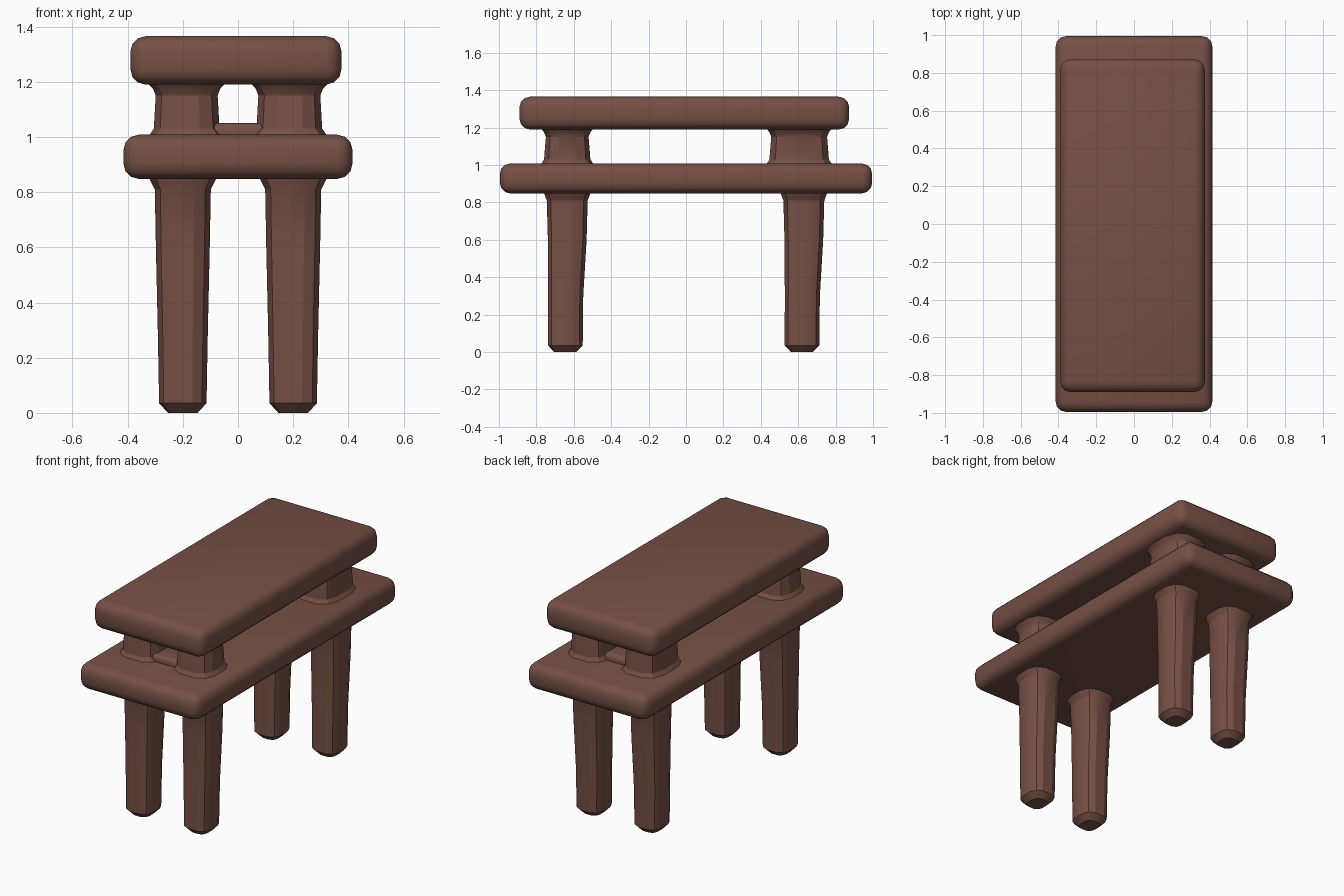
import bpy, bmesh, math

if "Cube" in bpy.data.objects:
    bpy.data.objects.remove(bpy.data.objects["Cube"])

wood = bpy.data.materials.new("brown_wood")
wood.use_nodes = True
colour = (0.18, 0.08, 0.06, 1)
wood.diffuse_color = colour
wood.node_tree.nodes["Principled BSDF"].inputs["Base Color"].default_value = colour


def finish(name, bm, angle=25):
    bmesh.ops.recalc_face_normals(bm, faces=bm.faces)
    mesh = bpy.data.meshes.new(name)
    bm.to_mesh(mesh)
    bm.free()
    mesh.materials.append(wood)
    ob = bpy.data.objects.new(name, mesh)
    bpy.context.scene.collection.objects.link(ob)
    bpy.ops.object.select_all(action='DESELECT')
    ob.select_set(True)
    bpy.context.view_layer.objects.active = ob
    bpy.ops.object.shade_smooth_by_angle(angle=math.radians(angle))
    return ob


def slab(name, low, high, round_off):
    """Box between two corners with softly rounded edges."""
    bm = bmesh.new()
    bmesh.ops.create_cube(bm, size=1)
    for v in bm.verts:
        v.co = [(a + b) / 2 + c * (b - a) for a, b, c in zip(low, high, v.co)]
    bmesh.ops.bevel(bm, geom=bm.edges[:], offset=round_off, segments=3,
                    profile=0.5, affect='EDGES')
    return finish(name, bm, 35)


def post(name, rings, sides=12, power=0.7):
    """Loft of rounded-square rings given as (x, y, z, half_x, half_y)."""
    bm = bmesh.new()
    loops = []
    for x, y, z, hx, hy in rings:
        loop = []
        for i in range(sides):
            a = math.tau * (i + 0.5) / sides
            c, s = math.cos(a), math.sin(a)
            loop.append(bm.verts.new((x + hx * math.copysign(abs(c) ** power, c),
                                      y + hy * math.copysign(abs(s) ** power, s), z)))
        loops.append(loop)
    for a, b in zip(loops, loops[1:]):
        for i in range(sides):
            j = (i + 1) % sides
            bm.faces.new((a[i], a[j], b[j], b[i]))
    bm.faces.new(loops[0])
    bm.faces.new(loops[-1])
    return finish(name, bm)


# Bench boards
slab("lower_board", (-0.415, -0.995, 0.848), (0.415, 0.995, 1.008), 0.055)
slab("top_board", (-0.39, -0.89, 1.19), (0.375, 0.872, 1.365), 0.055)

for side, sx in (("left", 1), ("right", -1)):
    for end, y_leg, y_post, depth in (("front", -0.635, -0.635, 0.122),
                                      ("back", 0.63, 0.605, 0.158)):
        # Tapered leg with a blunt foot and a flare under the board
        x = 0.2 * sx
        post(f"{end}_{side}_leg", [
            (x, y_leg - 0.01, 0.0, 0.055, 0.06),
            (x, y_leg - 0.01, 0.035, 0.088, 0.095),
            (x, y_leg - 0.008, 0.3, 0.093, 0.096),
            (x, y_leg, 0.6, 0.1, 0.106),
            (x, y_leg, 0.81, 0.104, 0.112),
            (x, y_leg, 0.87, 0.135, 0.135)])
        # Short spacer post flared at both boards
        x = 0.186 * sx
        post(f"{end}_{side}_spacer", [
            (x, y_post, 0.99, 0.15, depth + 0.03),
            (x, y_post, 1.03, 0.122, depth + 0.005),
            (x, y_post, 1.15, 0.115, depth - 0.005),
            (x, y_post, 1.175, 0.125, depth + 0.005),
            (x, y_post, 1.2, 0.15, depth + 0.025)])

# Low saddles joining each pair of spacer posts
for end, y in (("front", -0.635), ("back", 0.605)):
    slab(f"{end}_saddle", (-0.12, y - 0.09, 0.98), (0.12, y + 0.09, 1.05), 0.025)
